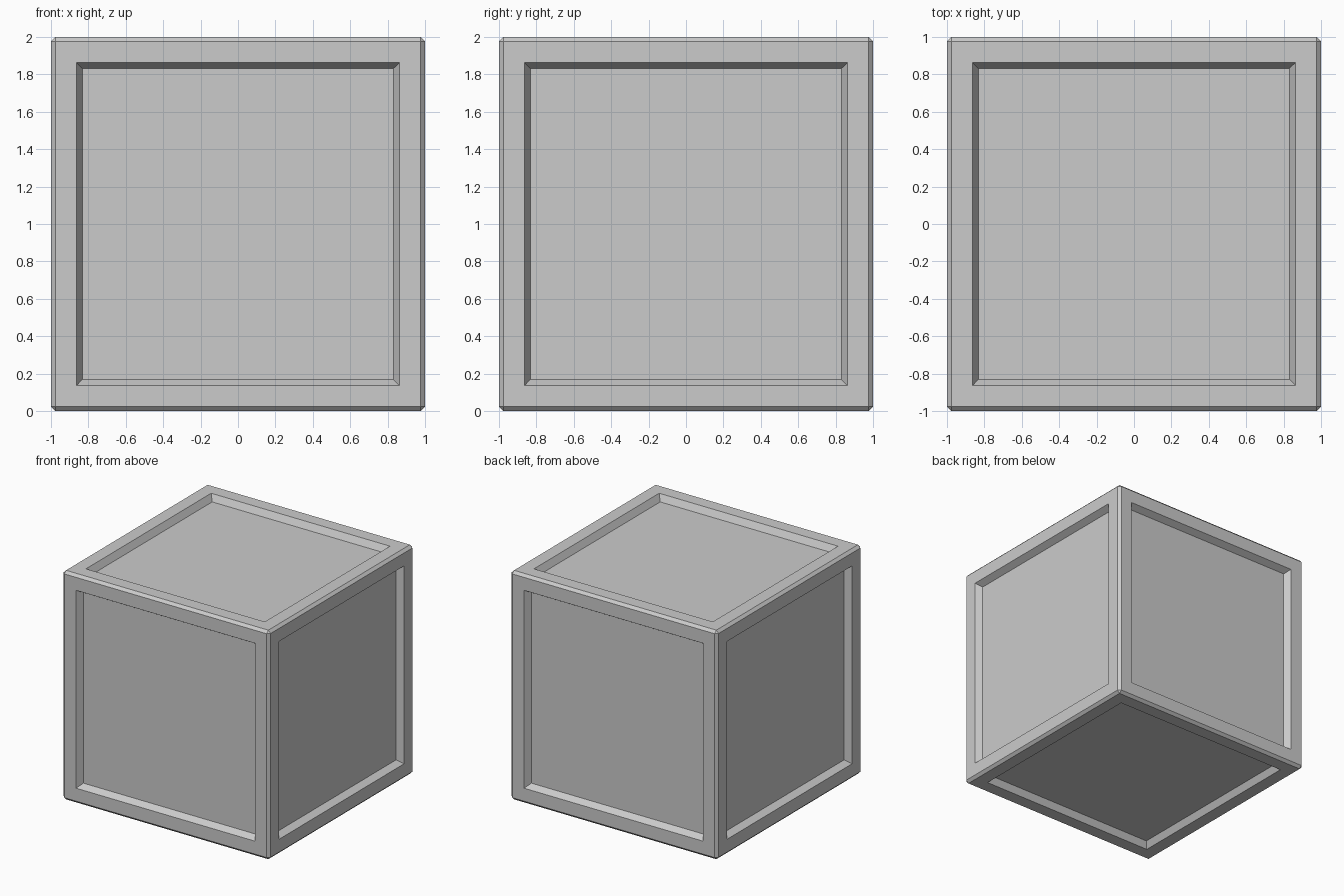
import bpy, bmesh
from mathutils import Matrix

if "Cube" in bpy.data.objects:
    bpy.data.objects.remove(bpy.data.objects["Cube"])

CHAMFER, FRAME, SLOPE, DEPTH = 0.023, 0.183, 0.045, 0.055

bm = bmesh.new()
bmesh.ops.create_cube(bm, size=2, matrix=Matrix.Translation((0, 0, 1)))

# Chamfered outer edges
bmesh.ops.bevel(bm, geom=bm.edges[:], offset=CHAMFER, offset_type='OFFSET',
                segments=1, profile=0.5, affect='EDGES')
bm.normal_update()

# Sunken panel with sloped walls on each of the six sides
sides = [f for f in bm.faces if f.calc_area() > 1]
bmesh.ops.inset_individual(bm, faces=sides, thickness=FRAME - CHAMFER)
bmesh.ops.inset_individual(bm, faces=sides, thickness=SLOPE, depth=-DEPTH)
bmesh.ops.recalc_face_normals(bm, faces=bm.faces[:])

mesh = bpy.data.meshes.new("panelled_crate")
bm.to_mesh(mesh)
bm.free()
crate = bpy.data.objects.new("panelled_crate", mesh)
bpy.context.collection.objects.link(crate)
